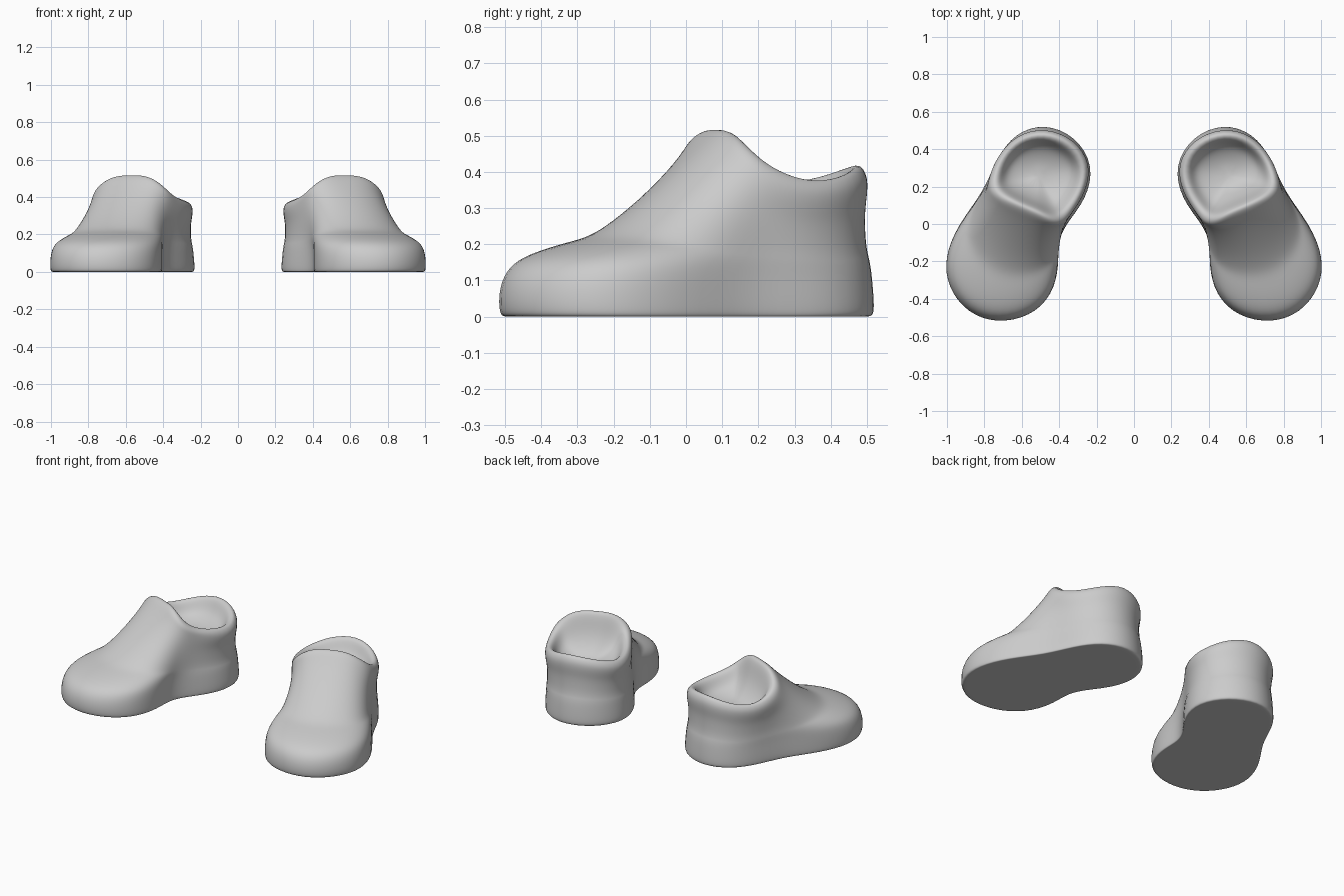
import bpy, bmesh
from mathutils import Vector

# Columns around the shoe: sole x, y, then collar rim x, y, z (toe first, outer side next)
COLUMNS = [
    (0.735, -0.53, 0.57, 0.06, 0.51),
    (0.89, -0.475, 0.63, 0.085, 0.51),
    (0.995, -0.34, 0.69, 0.115, 0.50),
    (1.015, -0.18, 0.735, 0.145, 0.475),
    (0.94, 0.00, 0.772, 0.185, 0.44),
    (0.805, 0.17, 0.775, 0.25, 0.395),
    (0.735, 0.35, 0.73, 0.365, 0.36),
    (0.64, 0.485, 0.63, 0.475, 0.385),
    (0.48, 0.54, 0.48, 0.515, 0.42),
    (0.31, 0.47, 0.32, 0.455, 0.40),
    (0.212, 0.31, 0.228, 0.32, 0.36),
    (0.255, 0.13, 0.26, 0.17, 0.37),
    (0.365, 0.00, 0.325, 0.07, 0.395),
    (0.41, -0.10, 0.365, 0.015, 0.43),
    (0.40, -0.22, 0.405, 0.00, 0.465),
    (0.435, -0.38, 0.455, 0.01, 0.495),
    (0.555, -0.495, 0.51, 0.035, 0.51),
]
# Upper profile: share of rim height, share of way from sole edge to rim, heel pinch or bulge
PROFILE = [(0.025, 0, 1), (0.1, -0.005, 1), (0.2, 0.01, 0.99), (0.29, 0.06, 0.98),
           (0.35, 0.17, 0.975), (0.40, 0.32, 0.97), (0.43, 0.43, 0.965),
           (0.50, 0.53, 0.955), (0.60, 0.645, 0.955), (0.72, 0.765, 0.965),
           (0.83, 0.865, 1.0), (0.92, 0.94, 1.01), (0.98, 0.985, 0.98)]
# Inside of the collar: scale about the opening centre, share of rim height kept, offset
INSIDE = [(0.92, 1.0, 0.01), (0.82, 1.0, 0.002), (0.74, 0.9, 0.005),
          (0.65, 0.65, 0.07), (0.5, 0.35, 0.165), (0.28, 0.1, 0.245)]
SOLE_CENTRE = Vector((0.61, -0.02, 0))
OPENING = Vector((0.51, 0.26, 0))


def shoe_rings():
    sole = [Vector((c[0], c[1], 0)) for c in COLUMNS]
    rim = [Vector((c[2], c[3], 0)) for c in COLUMNS]
    tall = [c[4] for c in COLUMNS]
    up = Vector((0, 0, 1))
    rings = [[SOLE_CENTRE.lerp(p, k) for p in sole] for k in (0.5, 0.95, 0.985)]
    for h, s, pinch in PROFILE:
        ring = []
        for b, r, z in zip(sole, rim, tall):
            heel = min(1, max(0, b.y * 5 + 0.3))
            p = OPENING.lerp(b.lerp(r, s), 1 + (pinch - 1) * heel)
            ring.append(p + up * z * h)
        rings.append(ring)
    for k, keep, offset in INSIDE:
        rings.append([OPENING.lerp(r, k) + up * (z * keep + offset)
                      for r, z in zip(rim, tall)])
    return rings


def build_shoe(name, side):
    bm = bmesh.new()
    flip = lambda p: bm.verts.new((p.x * side, p.y, p.z))
    rings = [[flip(p) for p in ring] for ring in shoe_rings()]
    n = len(COLUMNS)
    for low, high in zip(rings, rings[1:]):
        for i in range(n):
            j = (i + 1) % n
            bm.faces.new((low[i], low[j], high[j], high[i]))
    # Close the sole and the floor of the opening
    ends = ((rings[0], SOLE_CENTRE), (rings[-1], OPENING + Vector((0, 0, 0.28))))
    for ring, point in ends:
        hub = flip(point)
        for i in range(n):
            bm.faces.new((ring[i], ring[(i + 1) % n], hub))
    bmesh.ops.recalc_face_normals(bm, faces=bm.faces)
    mesh = bpy.data.meshes.new(name)
    bm.to_mesh(mesh)
    bm.free()
    mesh.shade_smooth()
    obj = bpy.data.objects.new(name, mesh)
    bpy.context.collection.objects.link(obj)
    sub = obj.modifiers.new("Smooth", 'SUBSURF')
    sub.levels = sub.render_levels = 2
    return obj


build_shoe("left_shoe", 1)
build_shoe("right_shoe", -1)
